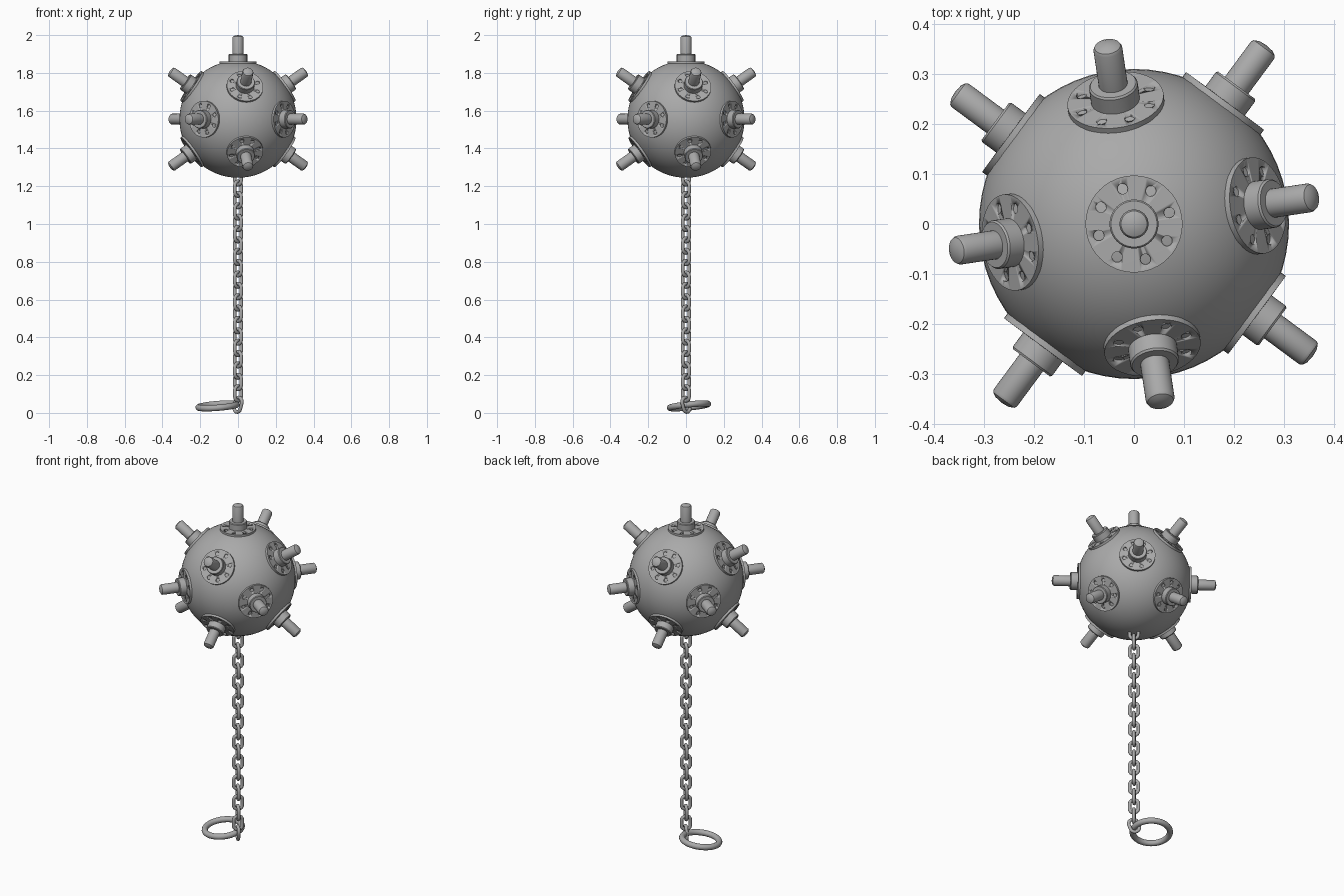
import bpy, bmesh, math
from mathutils import Vector, Matrix

cube = bpy.data.objects.get("Cube")
if cube:
    bpy.data.objects.remove(cube, do_unlink=True)


def material(name, value):
    mat = bpy.data.materials.new(name)
    mat.use_nodes = True
    color = (value, value, value, 1)
    mat.diffuse_color = color
    mat.node_tree.nodes["Principled BSDF"].inputs["Base Color"].default_value = color
    return mat


steel = material("grey steel", 0.4)
CENTER = Vector((0, 0, 1.555))
RADIUS = 0.31


def add(name, mesh, matrix=Matrix()):
    obj = bpy.data.objects.new(name, mesh)
    bpy.context.collection.objects.link(obj)
    obj.matrix_world = matrix
    return obj


def finish(bm, name, sharp=35):
    """Turn a bmesh into a smooth-shaded mesh with sharp edges kept."""
    bmesh.ops.recalc_face_normals(bm, faces=bm.faces)
    for f in bm.faces:
        f.smooth = True
    for e in bm.edges:
        if len(e.link_faces) == 2 and e.calc_face_angle() > math.radians(sharp):
            e.smooth = False
    mesh = bpy.data.meshes.new(name)
    bm.to_mesh(mesh)
    bm.free()
    mesh.materials.append(steel)
    return mesh


def lathe(name, profile, steps=40):
    """Spin (radius, height) points around z."""
    bm = bmesh.new()
    verts = [bm.verts.new((r, 0, z)) for r, z in profile]
    edges = [bm.edges.new(pair) for pair in zip(verts, verts[1:])]
    bmesh.ops.spin(bm, geom=verts + edges, axis=(0, 0, 1), cent=(0, 0, 0),
                   angle=math.tau, steps=steps)
    bmesh.ops.remove_doubles(bm, verts=bm.verts, dist=1e-5)
    return finish(bm, name)


def tube(name, path, radius, sides=12):
    """Sweep a round wire along a closed path in the xz plane."""
    bm = bmesh.new()
    rings = []
    for i, p in enumerate(path):
        tangent = (path[(i + 1) % len(path)] - path[i - 1]).normalized()
        side = tangent.cross(Vector((0, 1, 0)))
        rings.append([bm.verts.new(p + radius * (side * math.cos(a) + Vector((0, math.sin(a), 0))))
                      for a in (math.tau * k / sides for k in range(sides))])
    for i, ring in enumerate(rings):
        nxt = rings[(i + 1) % len(rings)]
        for k in range(sides):
            j = (k + 1) % sides
            bm.faces.new((ring[k], ring[j], nxt[j], nxt[k]))
    return finish(bm, name, 60)


# Ball
bm = bmesh.new()
bmesh.ops.create_uvsphere(bm, u_segments=64, v_segments=32, radius=RADIUS)
add("ball", finish(bm, "ball"), Matrix.Translation(CENTER))

# Flange plate with eight bolt holes cut through to the ball
plate = add("flange_blank", lathe("flange_blank", [(0, 0.285), (0.097, 0.285), (0.097, 0.306), (0, 0.307)], 48))
bm = bmesh.new()
for k in range(8):
    a = math.tau * (k + 0.4) / 8
    spot = Matrix.Translation((0.074 * math.cos(a), 0.074 * math.sin(a), 0.3))
    bmesh.ops.create_cone(bm, cap_ends=True, segments=16, radius1=0.0105,
                          radius2=0.0105, depth=0.06, matrix=spot)
cutter = add("bolt_hole_cutter", finish(bm, "bolt_hole_cutter"))
cutter.hide_render = True
cut = plate.modifiers.new("holes", "BOOLEAN")
cut.operation = "DIFFERENCE"
cut.object = cutter
bpy.context.view_layer.update()
flange_mesh = bpy.data.meshes.new_from_object(plate.evaluated_get(bpy.context.evaluated_depsgraph_get()))
flange_mesh.name = "flange"
for helper in (plate, cutter):
    bpy.data.objects.remove(helper, do_unlink=True)

# Collar and round-ended pin
collar_mesh = lathe("collar", [(0, 0.3), (0.049, 0.3), (0.049, 0.341), (0.046, 0.345), (0, 0.345)])
pin_mesh = lathe("pin", [(0, 0.33), (0.029, 0.33), (0.029, 0.432), (0.026, 0.438),
                         (0.016, 0.443), (0, 0.445)], 32)

# Horns: one on top, then upper, middle and lower rings of four
horns = [("top", 0, 90)]
for level, elevation, turn in (("upper", 35, 8.5), ("middle", 0, 53.5), ("lower", -35, 8.5)):
    horns += [(f"{level}_{i + 1}", turn + 90 * i, elevation) for i in range(4)]
for label, azimuth, elevation in horns:
    place = (Matrix.Translation(CENTER) @ Matrix.Rotation(math.radians(azimuth), 4, "Z")
             @ Matrix.Rotation(math.radians(90 - elevation), 4, "Y"))
    for part, mesh in (("flange", flange_mesh), ("collar", collar_mesh), ("pin", pin_mesh)):
        add(f"{part}_{label}", mesh, place)

# Chain of oval links, each turned a quarter from the last
PITCH, WIRE, HALF = 0.0602, 0.0095, 0.024
straight = PITCH / 2 + WIRE - HALF
oval = []
for end in (1, -1):
    for k in range(9):
        a = math.pi * k / 8
        oval.append(Vector((end * HALF * math.cos(a), 0, end * (straight + HALF * math.sin(a)))))
link_mesh = tube("chain_link", oval, WIRE)
for n in range(21):
    turn = Matrix.Rotation(math.radians(45 if n % 2 else -45), 4, "Z")
    tilt = Matrix.Rotation(math.radians(0 if n else 20), 4, "Y")
    add(f"chain_link_{n + 1}", link_mesh, Matrix.Translation((0, 0, 0.043 + PITCH * n)) @ turn @ tilt)

# Large end ring, lying almost flat
circle = [Vector((0.101 * math.cos(a), 0, 0.101 * math.sin(a)))
          for a in (math.tau * k / 48 for k in range(48))]
flat = Vector((-0.08, -0.1, 1)).to_track_quat("Y", "Z").to_matrix().to_4x4()
add("end_ring", tube("end_ring", circle, 0.0165, 16), Matrix.Translation((-0.108, 0.016, 0.037)) @ flat)
